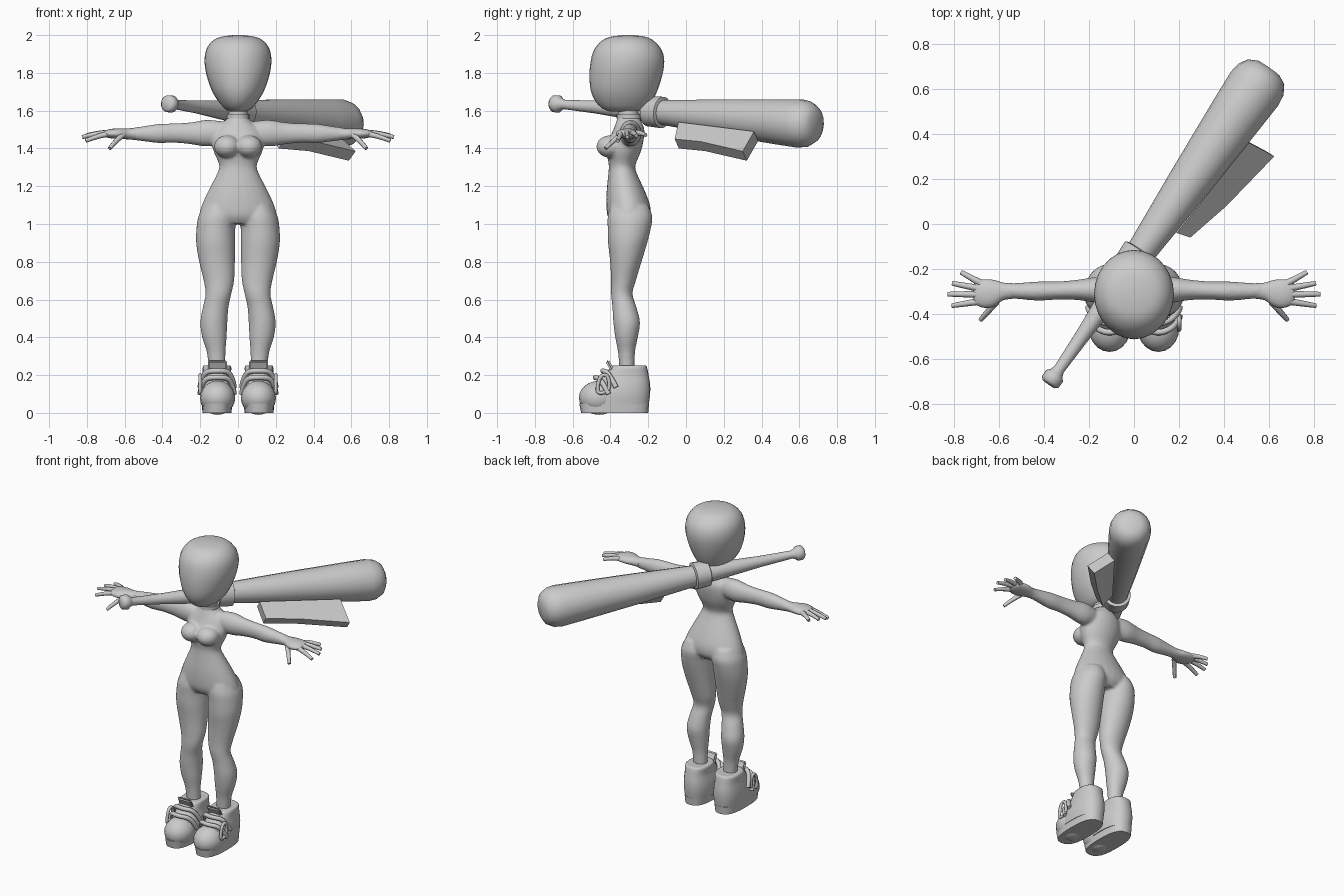
import bpy, bmesh, math
from mathutils import Vector, Matrix

if "Cube" in bpy.data.objects:
    bpy.data.objects.remove(bpy.data.objects["Cube"])

grey = bpy.data.materials.new("plain_grey")
grey.use_nodes = True
COLOUR = (0.6, 0.6, 0.6, 1)
grey.diffuse_color = COLOUR
grey.node_tree.nodes["Principled BSDF"].inputs["Base Color"].default_value = COLOUR


def refine(rings, steps):
    """Catmull-Rom interpolation between rings."""
    out = []
    for i in range(len(rings) - 1):
        p = [rings[max(i - 1, 0)], rings[i], rings[i + 1], rings[min(i + 2, len(rings) - 1)]]
        for k in range(steps):
            t = k / steps
            out.append([0.5 * (2 * b + (c - a) * t + (2 * a - 5 * b + 4 * c - d) * t * t
                               + (3 * b - a - 3 * c + d) * t ** 3) for a, b, c, d in zip(*p)])
    return out + [rings[-1]]


def loft(bm, rings, axis="z", side=1, sides=24, steps=3, power=2.0):
    """Skin rings given as (position, a_min, a_max, b_min, b_max)."""
    loops = []
    for t, a0, a1, b0, b1 in refine(rings, steps):
        loop = []
        for i in range(sides):
            ang = math.tau * i / sides
            c, s = math.cos(ang), math.sin(ang)
            a = (a0 + a1) / 2 + (a1 - a0) / 2 * math.copysign(abs(c) ** (2 / power), c)
            b = (b0 + b1) / 2 + (b1 - b0) / 2 * math.copysign(abs(s) ** (2 / power), s)
            co = (a, b, t) if axis == "z" else (t, a, b)
            loop.append(bm.verts.new((co[0] * side, co[1], co[2])))
        loops.append(loop)
    for l0, l1 in zip(loops, loops[1:]):
        for i in range(sides):
            j = (i + 1) % sides
            bm.faces.new((l0[i], l0[j], l1[j], l1[i]))
    bm.faces.new(loops[0])
    bm.faces.new(loops[-1])


def ball(bm, centre, radii, segments=20):
    m = Matrix.Translation(centre) @ Matrix.Diagonal((*radii, 1))
    bmesh.ops.create_uvsphere(bm, u_segments=segments, v_segments=segments // 2 + 2, radius=1, matrix=m)


def finish(bm, name, angle=40):
    bmesh.ops.recalc_face_normals(bm, faces=bm.faces)
    mesh = bpy.data.meshes.new(name)
    bm.to_mesh(mesh)
    bm.free()
    mesh.materials.append(grey)
    ob = bpy.data.objects.new(name, mesh)
    bpy.context.collection.objects.link(ob)
    if angle:
        bpy.ops.object.select_all(action="DESELECT")
        ob.select_set(True)
        bpy.context.view_layer.objects.active = ob
        bpy.ops.object.shade_smooth_by_angle(angle=math.radians(angle))
    return ob


def tube(name, points, radius, tip=1.0, cyclic=False):
    cu = bpy.data.curves.new(name, "CURVE")
    cu.dimensions = "3D"
    cu.bevel_depth = radius
    cu.bevel_resolution = 2
    cu.use_fill_caps = True
    sp = cu.splines.new("NURBS")
    sp.points.add(len(points) - 1)
    sp.use_cyclic_u = cyclic
    sp.use_endpoint_u = not cyclic
    sp.order_u = 3
    for i, p in enumerate(points):
        sp.points[i].co = (*p, 1)
        sp.points[i].radius = 1 + (tip - 1) * i / (len(points) - 1)
    cu.materials.append(grey)
    ob = bpy.data.objects.new(name, cu)
    bpy.context.collection.objects.link(ob)


# Body: torso, bust, legs and arms fused into one smooth skin
bm = bmesh.new()
loft(bm, [(1.57, -.05, .05, -.36, -.25), (1.54, -.075, .075, -.37, -.235),
          (1.5, -.12, .12, -.385, -.22), (1.44, -.14, .14, -.41, -.225),
          (1.38, -.128, .128, -.42, -.24), (1.32, -.102, .102, -.41, -.265),
          (1.28, -.105, .105, -.41, -.265), (1.18, -.155, .155, -.42, -.22),
          (1.1, -.192, .192, -.422, -.19), (1.04, -.205, .205, -.415, -.19),
          (1.0, -.18, .18, -.39, -.22)])
for s in (1, -1):
    ball(bm, (.058 * s, -.4, 1.41), (.07, .075, .06))
    loft(bm, [(1.1, .03, .18, -.4, -.2), (1.04, .01, .21, -.415, -.178),
              (.98, .014, .22, -.415, -.185), (.9, .014, .222, -.413, -.205),
              (.8, .016, .206, -.402, -.235), (.7, .02, .182, -.397, -.265),
              (.63, .035, .172, -.397, -.283), (.56, .05, .186, -.39, -.262),
              (.48, .056, .2, -.385, -.243), (.4, .06, .19, -.375, -.255),
              (.32, .066, .165, -.36, -.27), (.22, .066, .154, -.352, -.272)], side=s)
    loft(bm, [(.06, -.35, -.25, 1.43, 1.54), (.16, -.35, -.235, 1.41, 1.552),
              (.25, -.337, -.247, 1.422, 1.538), (.34, -.335, -.255, 1.43, 1.533),
              (.42, -.34, -.255, 1.428, 1.53), (.5, -.334, -.26, 1.438, 1.518),
              (.57, -.328, -.264, 1.446, 1.508)], axis="x", side=s)
body = finish(bm, "body", None)
rm = body.modifiers.new("fuse", "REMESH")
rm.mode = "VOXEL"
rm.voxel_size = .008
rm.use_smooth_shade = True
sm = body.modifiers.new("soften", "SMOOTH")
sm.factor = .5
sm.iterations = 8

# Head, neck and collar
bm = bmesh.new()
loft(bm, [(1.595, -.035, .035, -.40, -.27), (1.61, -.07, .07, -.44, -.22),
          (1.65, -.105, .105, -.48, -.18), (1.71, -.14, .14, -.505, -.15),
          (1.79, -.167, .167, -.511, -.125), (1.86, -.177, .177, -.505, -.115),
          (1.92, -.169, .169, -.488, -.128), (1.965, -.14, .14, -.452, -.165),
          (1.99, -.095, .095, -.405, -.21), (2.0, -.025, .025, -.33, -.28)], sides=28)
finish(bm, "head", 60)
bm = bmesh.new()
loft(bm, [(1.52, -.055, .055, -.36, -.25), (1.64, -.048, .048, -.355, -.255)])
finish(bm, "neck")
bm = bmesh.new()
loft(bm, [(1.558, -.06, .06, -.367, -.238), (1.582, -.06, .06, -.367, -.238)], steps=1)
finish(bm, "neck_band")

# Hands and shoes, mirrored left and right
FINGERS = {"little_finger": ((.68, -.262, 1.482), (.766, -.214, 1.47)),
           "ring_finger": ((.69, -.285, 1.482), (.805, -.263, 1.468)),
           "middle_finger": ((.69, -.312, 1.482), (.825, -.311, 1.46)),
           "index_finger": ((.68, -.342, 1.478), (.806, -.362, 1.44)),
           "thumb": ((.61, -.345, 1.47), (.68, -.425, 1.4))}
for s, label in ((1, "left"), (-1, "right")):
    bm = bmesh.new()
    loft(bm, [(.54, -.332, -.262, 1.445, 1.51), (.58, -.338, -.26, 1.448, 1.506),
              (.62, -.365, -.248, 1.45, 1.506), (.66, -.372, -.245, 1.452, 1.505),
              (.695, -.36, -.25, 1.458, 1.498), (.712, -.335, -.27, 1.466, 1.49)],
         axis="x", side=s, sides=16)
    finish(bm, label + "_palm", 60)
    for name, (a, b) in FINGERS.items():
        a, b = Vector((a[0] * s, *a[1:])), Vector((b[0] * s, *b[1:]))
        mid = (a + b) / 2 + Vector((0, 0, .008))
        tube(label + "_" + name, [a, mid, b], .016, .65)

    bm = bmesh.new()
    loft(bm, [(0, .035, .188, -.555, -.2), (.05, .03, .192, -.565, -.195)], side=s, steps=1, power=2.7)
    finish(bm, label + "_sole")
    bm = bmesh.new()
    loft(bm, [(.045, .025, .195, -.53, -.197), (.1, .02, .2, -.52, -.19),
              (.15, .026, .196, -.48, -.19), (.2, .036, .188, -.435, -.198),
              (.245, .036, .186, -.395, -.208), (.25, .05, .17, -.38, -.222)], side=s, power=2.4)
    ball(bm, (.108 * s, -.46, .08), (.093, .107, .09))
    finish(bm, label + "_shoe", 60)
    # Straps over the instep, side buckle and tongue
    for n, (y, z) in enumerate(((-.47, .19), (-.43, .225))):
        tube(f"{label}_strap_{n + 1}", [(x * s, y + dy, z - dz) for x, dy, dz in
             ((.02, .06, .09), (.03, .02, .01), (.108, -.02, 0), (.19, .02, .01), (.202, .06, .09))], .014)
    tube(label + "_buckle", [(.2 * s, -.44 + dy, .145 + dz) for dy, dz in
         ((-.025, -.045), (.03, -.03), (.035, .02), (.02, .06), (-.015, .05), (-.03, -.01))], .01, cyclic=True)
    bm = bmesh.new()
    bmesh.ops.create_cube(bm, size=1, matrix=Matrix.Translation((.108 * s, -.395, .235))
                          @ Matrix.Rotation(math.radians(28), 4, "X") @ Matrix.Diagonal((.1, .02, .1, 1)))
    bmesh.ops.bevel(bm, geom=bm.edges[:], offset=.008, segments=2, affect="EDGES")
    finish(bm, label + "_tongue")

# Bat slung diagonally behind the neck, with a holding loop
start, end = Vector((-.378, -.71, 1.638)), Vector((.597, .69, 1.525))
slant = Matrix.Translation(start) @ (end - start).to_track_quat("Z", "Y").to_matrix().to_4x4()


def turned(name, profile, angle):
    bm = bmesh.new()
    loft(bm, [(t, -r, r, -r, r) for t, r in profile], steps=1, sides=18)
    bm.transform(slant)
    finish(bm, name, angle)


turned("bat", [(0, .032), (.012, .045), (.045, .046), (.06, .032), (.08, .025), (.28, .034), (.5, .05),
               (.72, .066), (1.1, .096), (1.45, .12), (1.6, .129), (1.65, .122), (1.69, .098), (1.71, .06)], 50)
turned("bat_loop", [(.62, .07), (.625, .08), (.715, .084), (.72, .072)], 40)

# Slanted slab hanging beside the bat
bm = bmesh.new()
top = [Vector(p) for p in ((.19, -.04, 1.54), (.25, -.06, 1.45), (.41, .08, 1.436),
                           (.622, .3, 1.385), (.51, .36, 1.49))]
drop = Vector((-.035, .022, -.05))
upper = [bm.verts.new(p) for p in top]
lower = [bm.verts.new(p + drop) for p in top]
bm.faces.new(upper)
bm.faces.new(lower)
for i in range(len(top)):
    j = (i + 1) % len(top)
    bm.faces.new((upper[i], upper[j], lower[j], lower[i]))
finish(bm, "slab", None)
